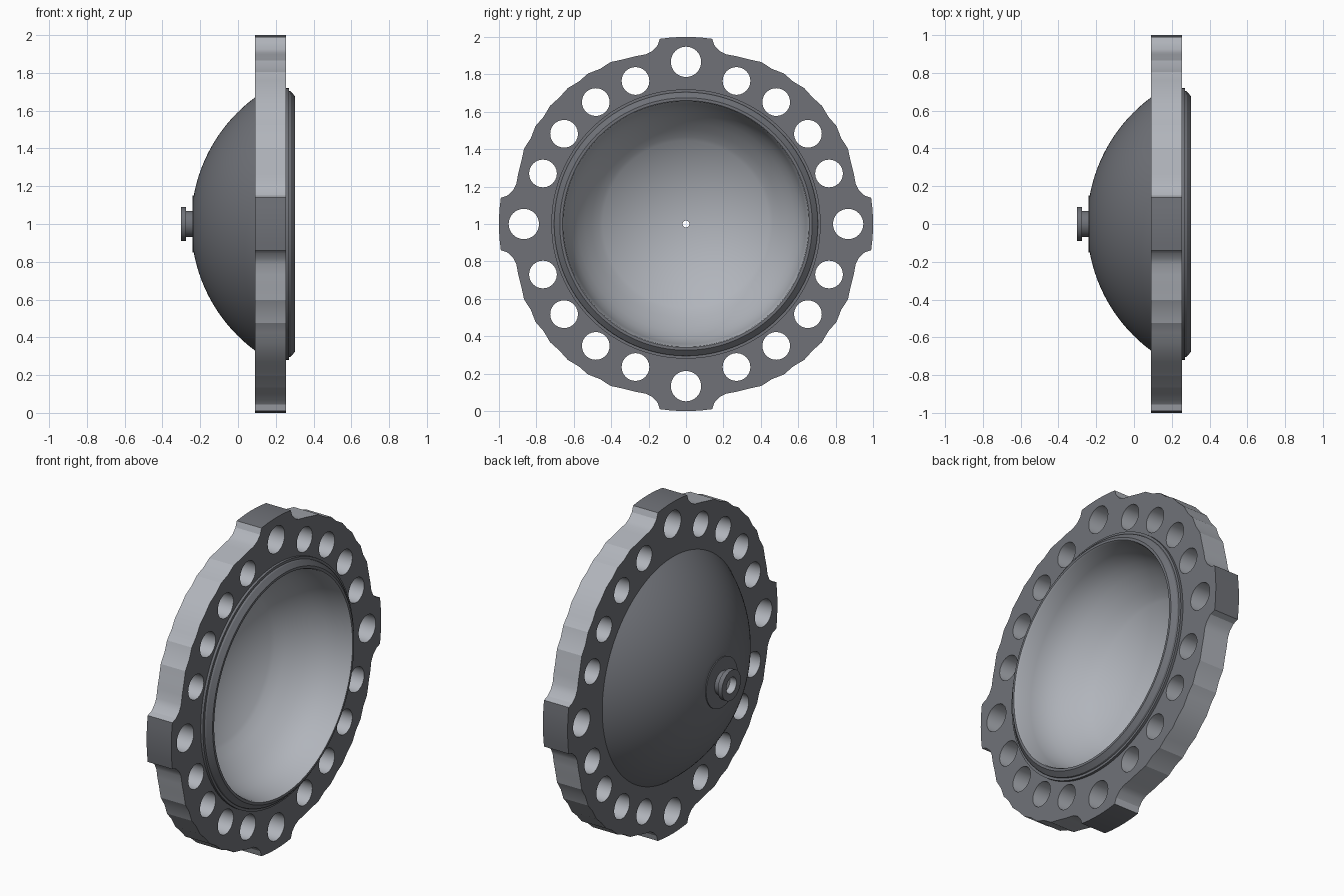
import bpy, bmesh, math
from mathutils import Matrix, Vector

if "Cube" in bpy.data.objects:
    bpy.data.objects.remove(bpy.data.objects["Cube"])

# local (x, y, z) -> world (z, x, y), raised to axis height 1
AXIS = Matrix(((0, 0, 1, 0), (1, 0, 0, 0), (0, 1, 0, 1), (0, 0, 0, 1)))

# Dark skin, lighter machined surfaces
dark = bpy.data.materials.new("dark_metal")
dark.diffuse_color = (0.16, 0.167, 0.187, 1)
dark.use_nodes = True
dark.node_tree.nodes["Principled BSDF"].inputs["Base Color"].default_value = dark.diffuse_color
light = bpy.data.materials.new("machined_metal")
light.diffuse_color = (0.44, 0.46, 0.5, 1)
light.use_nodes = True
light.node_tree.nodes["Principled BSDF"].inputs["Base Color"].default_value = light.diffuse_color


def add_object(name, me, angle):
    """Link a mesh, give it both metals and smooth it by angle."""
    me.materials.append(dark)
    me.materials.append(light)
    ob = bpy.data.objects.new(name, me)
    bpy.context.collection.objects.link(ob)
    bpy.ops.object.select_all(action='DESELECT')
    ob.select_set(True)
    bpy.context.view_layer.objects.active = ob
    bpy.ops.object.shade_smooth_by_angle(angle=math.radians(angle))


def lathe(name, profile, machined=(), steps=128):
    """Revolve a closed (x, radius) profile; machined = light segment indices."""
    bm = bmesh.new()
    rings = []
    for i in range(steps):
        a = 2 * math.pi * i / steps
        rings.append([bm.verts.new((x, r * math.cos(a), 1 + r * math.sin(a))) for x, r in profile])
    n = len(profile)
    for i in range(steps):
        p, q = rings[i], rings[(i + 1) % steps]
        for j in range(n):
            k = (j + 1) % n
            bm.faces.new((p[j], q[j], q[k], p[k])).material_index = int(j in machined)
    bmesh.ops.recalc_face_normals(bm, faces=bm.faces)
    me = bpy.data.meshes.new(name)
    bm.to_mesh(me)
    bm.free()
    add_object(name, me, 30)


def cap(apex, R, r0, r1, n):
    """Points of a spherical cap between two radii."""
    a0, a1 = math.asin(r0 / R), math.asin(r1 / R)
    return [(apex + R - R * math.cos(a), R * math.sin(a))
            for a in (a0 + (a1 - a0) * i / n for i in range(n + 1))]


def polar(r, deg):
    return (r * math.cos(math.radians(deg)), r * math.sin(math.radians(deg)))


def circle(cx, cy, r, n=40):
    return [(cx + r * math.cos(2 * math.pi * i / n), cy + r * math.sin(2 * math.pi * i / n)) for i in range(n)]


# Flange outline for half a quadrant: lug, deep notch, shallow facets
half = [polar(1, d) for d in (0, 2.5, 5)] + [(0.99, 0.14)]
half += [(0.955, 0.152), (0.925, 0.18), (0.907, 0.215), (0.897, 0.27)]
half += [polar(r, d) for r, d in ((0.942, 20.8), (0.955, 25), (0.948, 29), (0.96, 33), (0.953, 37), (0.963, 41))]
quad = half + [polar(0.957, 45)] + [(y, x) for x, y in reversed(half[1:])]
outline, loops = [], []
for k in range(4):
    rot = Matrix.Rotation(k * math.pi / 2, 2)
    outline += [tuple(rot @ Vector(p)) for p in quad]
    loops.append(circle(*polar(0.867, 90 * k), 0.081))
    for d in (19.45, 36.5, 53.5, 70.55):
        loops.append(circle(*polar(0.811, 90 * k + d), 0.074))
loops += [outline, circle(0, 0, 0.67, 128)]

# Perforated flange as a filled and extruded 2D curve
cu = bpy.data.curves.new("flange", 'CURVE')
cu.dimensions = '2D'
cu.fill_mode = 'BOTH'
cu.extrude = 0.0825
for pts in loops:
    s = cu.splines.new('POLY')
    s.points.add(len(pts) - 1)
    for p, (x, y) in zip(s.points, pts):
        p.co = (x, y, 0, 1)
    s.use_cyclic_u = True
tmp = bpy.data.objects.new("flange_curve", cu)
bpy.context.collection.objects.link(tmp)
bpy.context.view_layer.update()
me = bpy.data.meshes.new_from_object(tmp.evaluated_get(bpy.context.evaluated_depsgraph_get()))
bpy.data.objects.remove(tmp)
me.transform(Matrix.Translation((0.1725, 0, 0)) @ AXIS)
bm = bmesh.new()
bm.from_mesh(me)
bmesh.ops.remove_doubles(bm, verts=bm.verts, dist=1e-5)
bmesh.ops.recalc_face_normals(bm, faces=bm.faces)
for f in bm.faces:  # hole walls and scalloped edge are machined, lug ends are not
    c = f.calc_center_median()
    f.material_index = int(abs(f.normal.x) < 0.5 and math.hypot(c.y, c.z - 1) < 0.99)
bm.to_mesh(me)
bm.free()
add_object("flange", me, 20)

# Dished bowl with raised sealing lip and a steepening inner wall
outer = cap(-0.248, 0.833, 0.15, 0.672, 24)
lip = [(0.255, 0.672), (0.255, 0.72), (0.27, 0.72), (0.27, 0.705), (0.28, 0.702), (0.303, 0.675), (0.303, 0.66)]
wall = [(0.293, 0.655), (0.2, 0.642), (0.15, 0.629), (0.1, 0.609), (0.05, 0.579), (0.0, 0.541), (-0.04, 0.505)]
inner = cap(-0.23, 0.8, 0.018, 0.465, 20)[::-1]
start = len(outer) + len(lip) - 1
lathe("bowl", outer + lip + wall + inner + [(-0.234, 0.018)],
      range(start, start + len(wall) + len(inner)))

# Stepped hub with a counterbored through hole
lathe("hub", [(-0.232, 0.15), (-0.24, 0.15), (-0.24, 0.07), (-0.275, 0.07), (-0.275, 0.09),
              (-0.303, 0.09), (-0.303, 0.048), (-0.26, 0.048), (-0.26, 0.018), (-0.232, 0.018)], (6, 7), 64)
